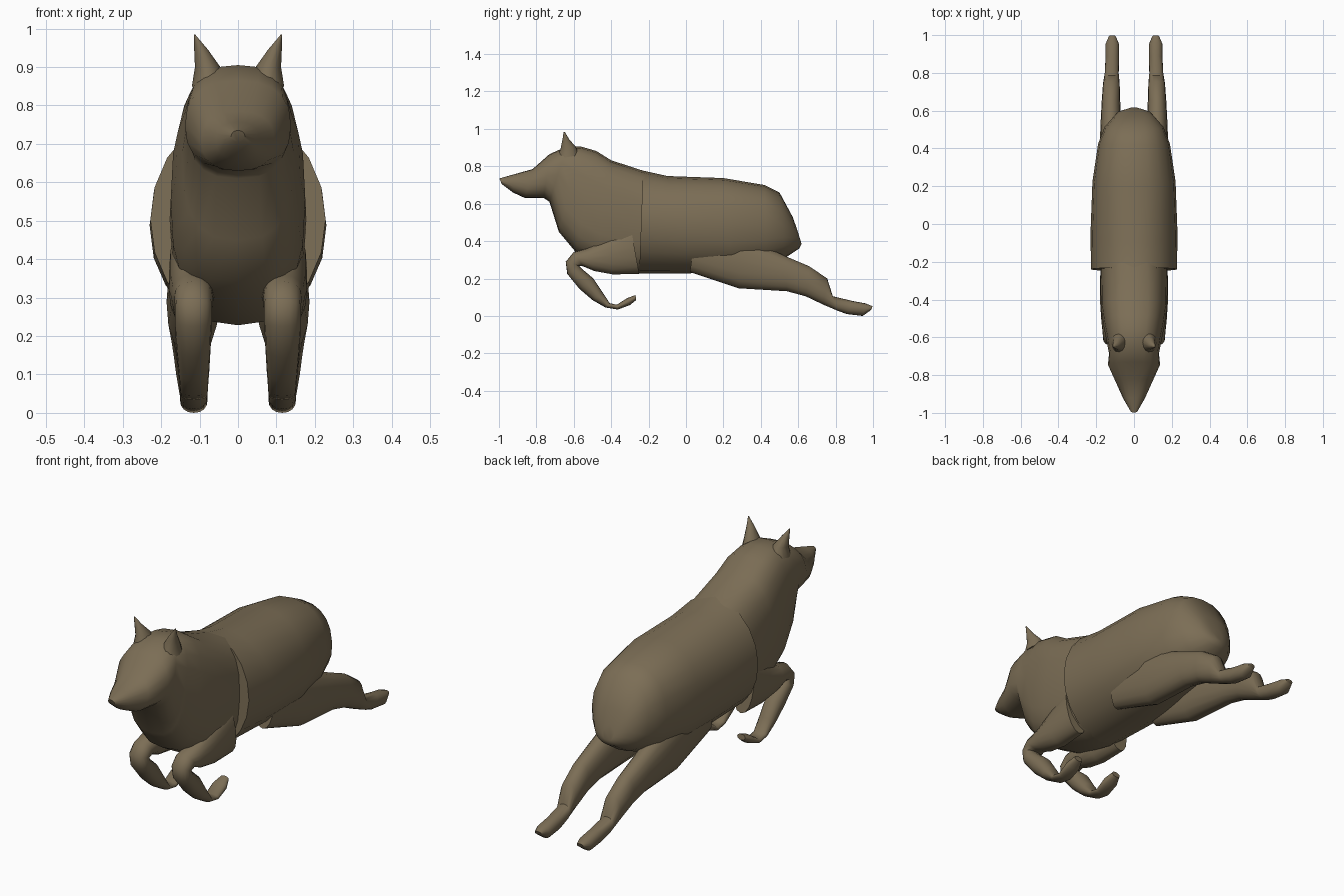
import bpy, bmesh, math
from mathutils import Vector

fur = bpy.data.materials.new("brown fur")
fur.diffuse_color = (0.20, 0.155, 0.092, 1)


def loft(name, rings, sides=20, mirror=False):
    """Skin rings given as (top y, top z, bottom y, bottom z, half width, centre x, squareness)."""
    bm = bmesh.new()
    loops = []
    for yt, zt, yb, zb, w, xc, n in rings:
        mid = Vector((xc, (yt + yb) / 2, (zt + zb) / 2))
        up = Vector((0, (yt - yb) / 2, (zt - zb) / 2))
        loop = []
        for i in range(sides):
            a = 2 * math.pi * i / sides
            c, s = math.cos(a), math.sin(a)
            px = math.copysign(abs(c) ** (2 / n), c)
            pz = math.copysign(abs(s) ** (2 / n), s)
            loop.append(bm.verts.new(mid + up * pz + Vector((w * px, 0, 0))))
        loops.append(loop)
    for a, b in zip(loops, loops[1:]):
        for i in range(sides):
            j = (i + 1) % sides
            bm.faces.new((a[i], a[j], b[j], b[i]))
    bm.faces.new(loops[0])
    bm.faces.new(loops[-1])
    bmesh.ops.recalc_face_normals(bm, faces=bm.faces[:])
    me = bpy.data.meshes.new(name)
    bm.to_mesh(me)
    bm.free()
    me.materials.append(fur)
    ob = bpy.data.objects.new(name, me)
    bpy.context.collection.objects.link(ob)
    if mirror:
        ob.modifiers.new("mirror", 'MIRROR')
    bpy.ops.object.select_all(action='DESELECT')
    ob.select_set(True)
    bpy.context.view_layer.objects.active = ob
    bpy.ops.object.shade_smooth_by_angle(angle=math.radians(50))
    return ob


# Barrel and rump
loft("torso", [
    (0.595, 0.46, 0.618, 0.385, 0.03, 0, 2),
    (0.57, 0.53, 0.605, 0.36, 0.09, 0, 2.2),
    (0.50, 0.66, 0.53, 0.31, 0.155, 0, 2.4),
    (0.42, 0.70, 0.43, 0.27, 0.19, 0, 2.3),
    (0.20, 0.737, 0.25, 0.235, 0.22, 0, 2.3),
    (-0.10, 0.748, 0.02, 0.228, 0.23, 0, 2.1),
    (-0.23, 0.777, -0.25, 0.228, 0.228, 0, 2.0),
])

# Chest, neck and head
loft("chest_and_head", [
    (-0.05, 0.72, -0.10, 0.24, 0.17, 0, 2.6),
    (-0.24, 0.78, -0.28, 0.228, 0.178, 0, 2.6),
    (-0.40, 0.832, -0.48, 0.28, 0.175, 0, 2.8),
    (-0.48, 0.882, -0.59, 0.342, 0.162, 0, 2.9),
    (-0.56, 0.905, -0.68, 0.45, 0.145, 0, 2.8),
    (-0.64, 0.905, -0.73, 0.61, 0.132, 0, 2.7),
    (-0.73, 0.865, -0.76, 0.63, 0.138, 0, 2.4),
    (-0.82, 0.785, -0.86, 0.63, 0.095, 0, 2.4),
    (-0.92, 0.757, -0.925, 0.66, 0.058, 0, 2.3),
    (-0.998, 0.735, -0.985, 0.705, 0.018, 0, 2),
])

# Pointed ears: rings lie flat, running front to back
loft("ears", [
    (-0.57, 0.86, -0.69, 0.84, 0.045, 0.075, 2),
    (-0.59, 0.905, -0.67, 0.895, 0.033, 0.079, 2),
    (-0.625, 0.945, -0.66, 0.945, 0.018, 0.096, 2),
    (-0.648, 0.984, -0.654, 0.984, 0.002, 0.113, 2),
], 12, True)

# Tucked forelegs
loft("front_legs", [
    (-0.30, 0.50, -0.25, 0.225, 0.055, 0.125, 2.2),
    (-0.42, 0.42, -0.39, 0.222, 0.06, 0.12, 2.2),
    (-0.53, 0.36, -0.49, 0.24, 0.055, 0.118, 2.2),
    (-0.60, 0.342, -0.55, 0.265, 0.05, 0.116, 2.2),
    (-0.643, 0.29, -0.572, 0.268, 0.048, 0.116, 2.2),
    (-0.635, 0.225, -0.56, 0.255, 0.048, 0.116, 2.2),
    (-0.57, 0.145, -0.495, 0.20, 0.045, 0.116, 2.2),
    (-0.50, 0.085, -0.445, 0.125, 0.04, 0.115, 2.2),
    (-0.43, 0.045, -0.408, 0.068, 0.036, 0.115, 2.2),
    (-0.365, 0.034, -0.37, 0.06, 0.036, 0.115, 2.2),
    (-0.30, 0.058, -0.315, 0.095, 0.037, 0.115, 2.2),
    (-0.266, 0.085, -0.27, 0.112, 0.022, 0.115, 2.2),
], 16, True)

# Stretched hind legs
loft("hind_legs", [
    (0.06, 0.48, 0.02, 0.235, 0.05, 0.12, 2.2),
    (0.30, 0.43, 0.28, 0.148, 0.068, 0.118, 2.2),
    (0.53, 0.32, 0.54, 0.132, 0.055, 0.122, 2.2),
    (0.66, 0.265, 0.64, 0.105, 0.049, 0.122, 2.2),
    (0.755, 0.20, 0.735, 0.06, 0.044, 0.12, 2.2),
    (0.785, 0.105, 0.81, 0.028, 0.037, 0.118, 2.2),
    (0.89, 0.08, 0.86, 0.01, 0.036, 0.115, 2.2),
    (0.96, 0.067, 0.945, 0.0, 0.036, 0.115, 2.2),
    (0.998, 0.052, 0.99, 0.032, 0.018, 0.115, 2.2),
], 16, True)
